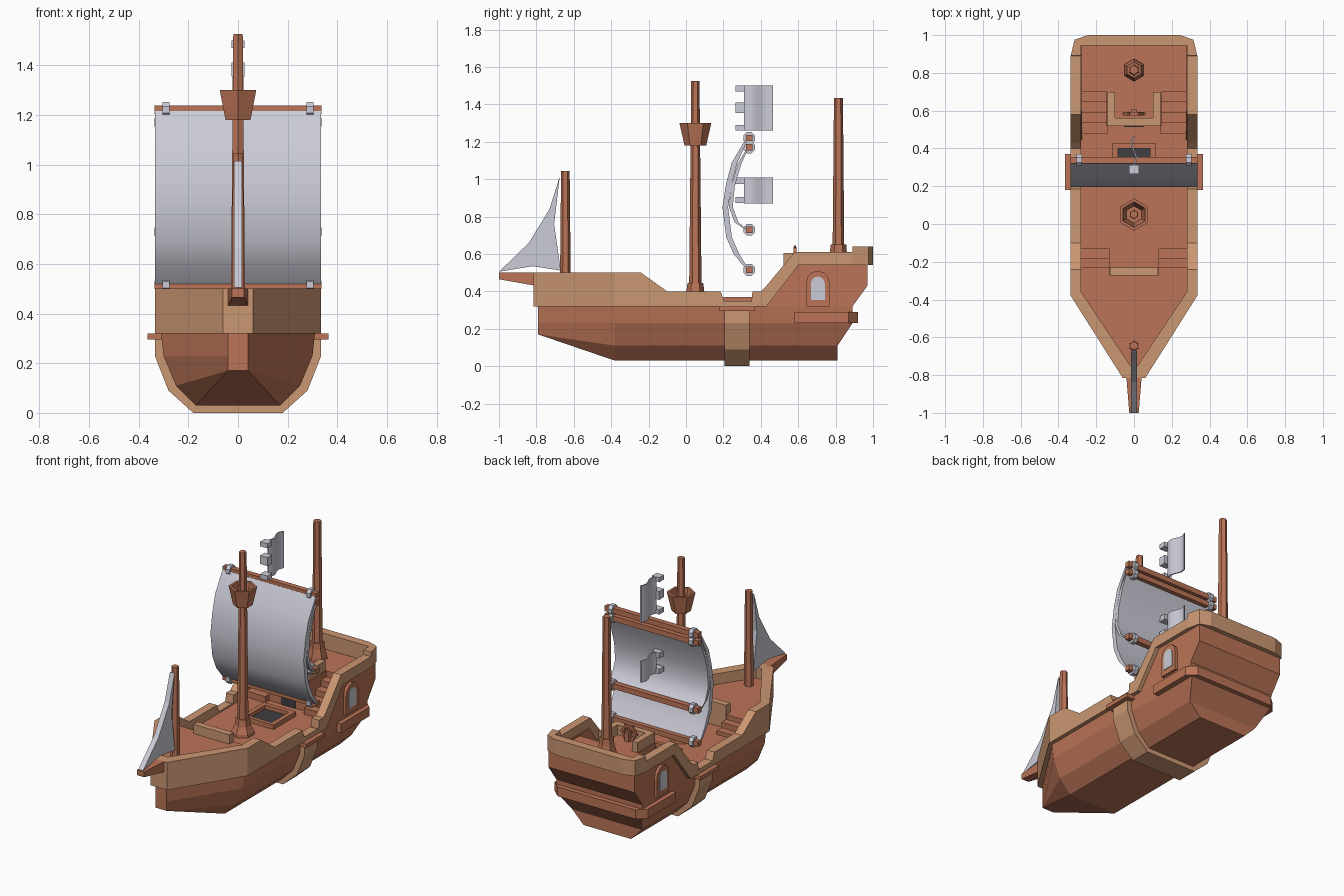
import bpy, bmesh, math
from mathutils import Vector

if "Cube" in bpy.data.objects:
    bpy.data.objects.remove(bpy.data.objects["Cube"])


def material(name, rgb):
    m = bpy.data.materials.new(name)
    m.diffuse_color = (*rgb, 1)
    m.use_nodes = True
    m.node_tree.nodes["Principled BSDF"].inputs["Base Color"].default_value = m.diffuse_color
    return m


WOOD = material("red_brown_wood", (0.50, 0.175, 0.095))
TRIM = material("light_tan_wood", (0.60, 0.31, 0.17))
CLOTH = material("pale_grey_cloth", (0.60, 0.60, 0.68))
DARK = material("dark_opening", (0.05, 0.05, 0.055))


def finish(name, bm, mat, smooth=False):
    bmesh.ops.remove_doubles(bm, verts=bm.verts, dist=0.0005)
    bmesh.ops.recalc_face_normals(bm, faces=bm.faces)
    me = bpy.data.meshes.new(name)
    bm.to_mesh(me)
    bm.free()
    me.materials.append(mat)
    ob = bpy.data.objects.new(name, me)
    bpy.context.collection.objects.link(ob)
    if smooth:
        bpy.ops.object.select_all(action='DESELECT')
        ob.select_set(True)
        bpy.context.view_layer.objects.active = ob
        bpy.ops.object.shade_smooth_by_angle(angle=math.radians(40))
    return ob


def loft(name, rings, mat, caps=True, smooth=False):
    bm = bmesh.new()
    vs = [[bm.verts.new(p) for p in r] for r in rings]
    n = len(rings[0])
    for a, b in zip(vs, vs[1:]):
        for i in range(n):
            j = (i + 1) % n
            bm.faces.new((a[i], a[j], b[j], b[i]))
    if caps:
        bm.faces.new(vs[0])
        bm.faces.new(vs[-1])
    return finish(name, bm, mat, smooth)


def prism(name, pts, axis, lo, hi, mat, smooth=False):
    """Extrude a 2D outline: x takes (y,z), y takes (x,z), z takes (x,y)."""
    k = "xyz".index(axis)

    def place(p, t):
        q = list(p)
        q.insert(k, t)
        return q
    return loft(name, [[place(p, t) for p in pts] for t in (lo, hi)], mat, True, smooth)


def box(name, x0, x1, y0, y1, z0, z1, mat):
    return prism(name, [(x0, y0), (x1, y0), (x1, y1), (x0, y1)], 'z', z0, z1, mat)


def post(name, y, profile, mat, n=6):
    rings = [[(r * math.sin(2 * math.pi * i / n), y + r * math.cos(2 * math.pi * i / n), z)
              for i in range(n)] for z, r in profile]
    return loft(name, rings, mat)


def both(pts):
    """Close a half outline by mirroring it over x = 0."""
    return pts + [(-x, v) for x, v in reversed(pts)]


# Hull: levels of height, half width and stern position
bm = bmesh.new()
rows = []
for z, w, ys in [(.03, .17, .81), (.11, .25, .81), (.23, .30, .89), (.32, .31, .89)]:
    half = [(.04, -.79, max(z, .17)), (w, -.38, z), (w, ys, z)]
    rows.append([bm.verts.new(p) for p in half + [(-x, y, c) for x, y, c in reversed(half)]])
for a, b in zip(rows, rows[1:]):
    for i in range(6):
        j = (i + 1) % 6
        bm.faces.new((a[i], a[j], b[j], b[i]))
for r in (rows[0], rows[-1]):
    bm.faces.new((r[0], r[1], r[4], r[5]))
    bm.faces.new((r[1], r[2], r[3], r[4]))
finish("hull", bm, WOOD)

# Decks
prism("main_deck", both([(.03, -.76), (.29, -.37), (.29, .85)]), 'z', .31, .34, WOOD)
prism("fore_deck", both([(.03, -.76), (.295, -.37), (.295, -.27)]), 'z', .33, .43, WOOD)
stern = [(.89, .32), (.97, .43), (.97, .55)]
prism("poop_block", [(.52, .32)] + stern[:2] + [(.97, .54), (.52, .54)], 'x', -.145, .145, WOOD)
for s, side in ((1, "right"), (-1, "left")):
    # Stern quarter plating and stairs
    prism(side + "_quarter_wall", [(.43, .32)] + stern + [(.60, .55)], 'x', s * .275, s * .31, WOOD)
    steps = [(.48, .33)]
    for i in range(5):
        steps += [(.48 + i * .055, .38 + i * .04), (.535 + i * .055, .38 + i * .04)]
    prism(side + "_poop_stairs", steps + [(.97, .54), stern[1], stern[0]],
          'x', s * .14, s * .28, WOOD)
    prism(side + "_fore_stairs", [(-.28, .33), (-.13, .33), (-.13, .365), (-.18, .365),
                                  (-.18, .40), (-.23, .40), (-.23, .43), (-.28, .43)],
          'x', s * .13, s * .285, WOOD)
    # Arched side window

    def arch(w, z0, z1):
        c = z1 - w
        return [(.705 - w, z0), (.705 + w, z0)] + [
            (.705 + w * math.cos(math.pi * i / 6), c + w * math.sin(math.pi * i / 6)) for i in range(7)]
    prism(side + "_window_frame", arch(.062, .32, .51), 'x', s * .30, s * .328, WOOD)
    prism(side + "_window_pane", arch(.037, .355, .48), 'x', s * .325, s * .332, CLOTH)
    # Ledge above the hull band
    box(side + "_channel_ledge", s * .29, s * .365, .18, .37, .295, .32, WOOD)
    # Poop rail arm
    box(side + "_poop_rail_arm", s * .10, s * .14, .52, .70, .53, .605, TRIM)

# Bulwark: outer point, inner point, bottom, top, from bow to stern
A, B = .335, .28
stations = [(0, -.815, 0, -.75, .32, .50), (.06, -.815, .02, -.75, .32, .50),
            (A, -.38, B, -.36, .32, .50)]
for y, zb, zt in [(-.24, .32, .50), (-.10, .32, .40), (.185, .32, .40), (.205, .32, .345),
                  (.35, .32, .345), (.355, .32, .40), (.40, .32, .40), (.43, .32, .43),
                  (.58, .513, .61), (.60, .54, .61), (.889, .54, .61), (.891, .54, .64)]:
    stations.append((A, y, B, y, zb, zt))
stations += [(.315, .975, B, .945, .54, .64), (.245, 1.0, .24, .945, .54, .64),
             (0, 1.0, 0, .945, .54, .64)]


def rail_ring(st, s):
    ox, oy, ix, iy, zb, zt = st
    return [(s * ox, oy, zb), (s * ox, oy, zt), (s * ix, iy, zt), (s * ix, iy, zb)]


loft("bulwark", [rail_ring(t, -1) for t in reversed(stations)] +
     [rail_ring(t, 1) for t in stations[1:]], TRIM, caps=False)

# Band around the hull and stern gallery ledge
outer = [(-A, .35), (-A, .23), (-.28, .09), (-.18, 0)]
inner = [(.15, .05), (.24, .12), (.28, .23), (.28, .35)]
prism("hull_band", outer + [(-x, z) for x, z in reversed(outer)] + inner[::-1] +
      [(-x, z) for x, z in inner], 'y', .205, .34, TRIM)
prism("stern_ledge", both([(A, .58), (A, .87), (.28, .92)]), 'z', .23, .29, WOOD)

# Deck rails, hatch and cabin door
box("poop_front_rail", -.14, .14, .52, .56, .53, .605, TRIM)
box("fore_deck_rail", -.128, .128, -.272, -.23, .34, .49, TRIM)
for i, (x0, x1, y0, y1) in enumerate([(-.115, -.085, .20, .43), (.085, .115, .20, .43),
                                      (-.085, .085, .20, .225), (-.085, .085, .40, .43)]):
    box(f"hatch_frame_{i + 1}", x0, x1, y0, y1, .335, .37, WOOD)
box("hatch_opening", -.085, .085, .225, .40, .338, .345, DARK)
box("cabin_door", -.05, .05, .514, .522, .34, .48, DARK)

# Steering wheel
hexes = [[(r * math.cos(math.pi * i / 3), y, .59 + r * math.sin(math.pi * i / 3)) for i in range(6)]
         for r, y in [(.055, .575), (.055, .592), (.038, .592), (.038, .575), (.055, .575)]]
loft("wheel_rim", hexes, WOOD, caps=False)
for i in range(3):
    a = math.pi * i / 3
    d, e = Vector((math.cos(a), math.sin(a))) * .06, Vector((-math.sin(a), math.cos(a))) * .005
    c = Vector((0, .59))
    prism(f"wheel_spoke_{i + 1}", [tuple(c + v) for v in (d + e, d - e, -d - e, -d + e)],
          'y', .578, .589, WOOD)
box("wheel_stand", -.014, .014, .585, .61, .53, .60, WOOD)

# Masts, lookout and bowsprit
post("main_mast", .05, [(.33, .07), (.36, .068), (.40, .048), (.445, .042), (.445, .033), (1.525, .022)], WOOD)
post("mizzen_mast", .815, [(.53, .06), (.56, .058), (.61, .045), (.65, .042), (.65, .031), (1.435, .024)], WOOD)
post("fore_mast", -.645, [(.42, .029), (1.045, .023)], WOOD)
post("lookout_basket", .05, [(1.18, .058), (1.30, .085), (1.30, .068), (1.20, .045)], WOOD)
loft("bowsprit", [[(-w, y, z), (w, y, z), (w, y, .50), (-w, y, .50)]
                  for y, w, z in [(-1.0, .025, .465), (-.79, .042, .428)]], WOOD)

# Fore sail
prism("fore_sail", [(-1.0, .505), (-.84, .66), (-.73, .84), (-.675, 1.015), (-.705, .76),
                    (-.67, .512), (-.82, .535)], 'x', -.017, .017, CLOTH)


# Two nested square sails with yards and rings
def sail(name, curve, t):
    back = [(y + t * (1 if 0 < i < len(curve) - 1 else .4), z) for i, (y, z) in enumerate(curve)]
    prism(name, curve + back[::-1], 'x', -A, A, CLOTH, smooth=True)


sail("large_sail", [(.32, 1.215), (.245, 1.09), (.215, .98), (.195, .85), (.215, .69),
                    (.255, .60), (.325, .515)], .03)
sail("inner_sail", [(.325, 1.165), (.275, 1.08), (.24, .96), (.23, .85), (.26, .77),
                    (.325, .725)], .02)
for k, z in enumerate((1.22, 1.17, .73, .515)):
    prism(f"yard_{k + 1}", [(.338 + a * .017, z + b * .017) for a, b in
                            ((-1, -1), (1, -1), (1, 1), (-1, 1))], 'x', -.336, .336, WOOD)
    for s, side in ((1, "right"), (-1, "left")):
        prism(f"{side}_yard_ring_{k + 1}",
              [(.338 + .034 * math.cos(math.pi * (i + .5) / 4), z + .034 * math.sin(math.pi * (i + .5) / 4))
               for i in range(8)], 'x', s * .29 - .014, s * .29 + .014, CLOTH)

# Flags with clips
for name, z0, z1, clips in [("upper_flag", 1.26, 1.50, [(1.26, 1.29), (1.355, 1.41), (1.47, 1.50)]),
                            ("lower_flag", .87, 1.01, [(.873, .905), (.975, 1.01)])]:
    wave = [(.012 * math.sin((y - .31) / .155 * 2 * math.pi), y) for y in
            [.31 + .155 * i / 8 for i in range(9)]]
    prism(name, [(x - .004, y) for x, y in wave] + [(x + .004, y) for x, y in reversed(wave)],
          'z', z0, z1, CLOTH, smooth=True)
    for i, (a, b) in enumerate(clips):
        box(f"{name}_clip_{i + 1}", -.026, .026, .265, .312, a, b, CLOTH)
